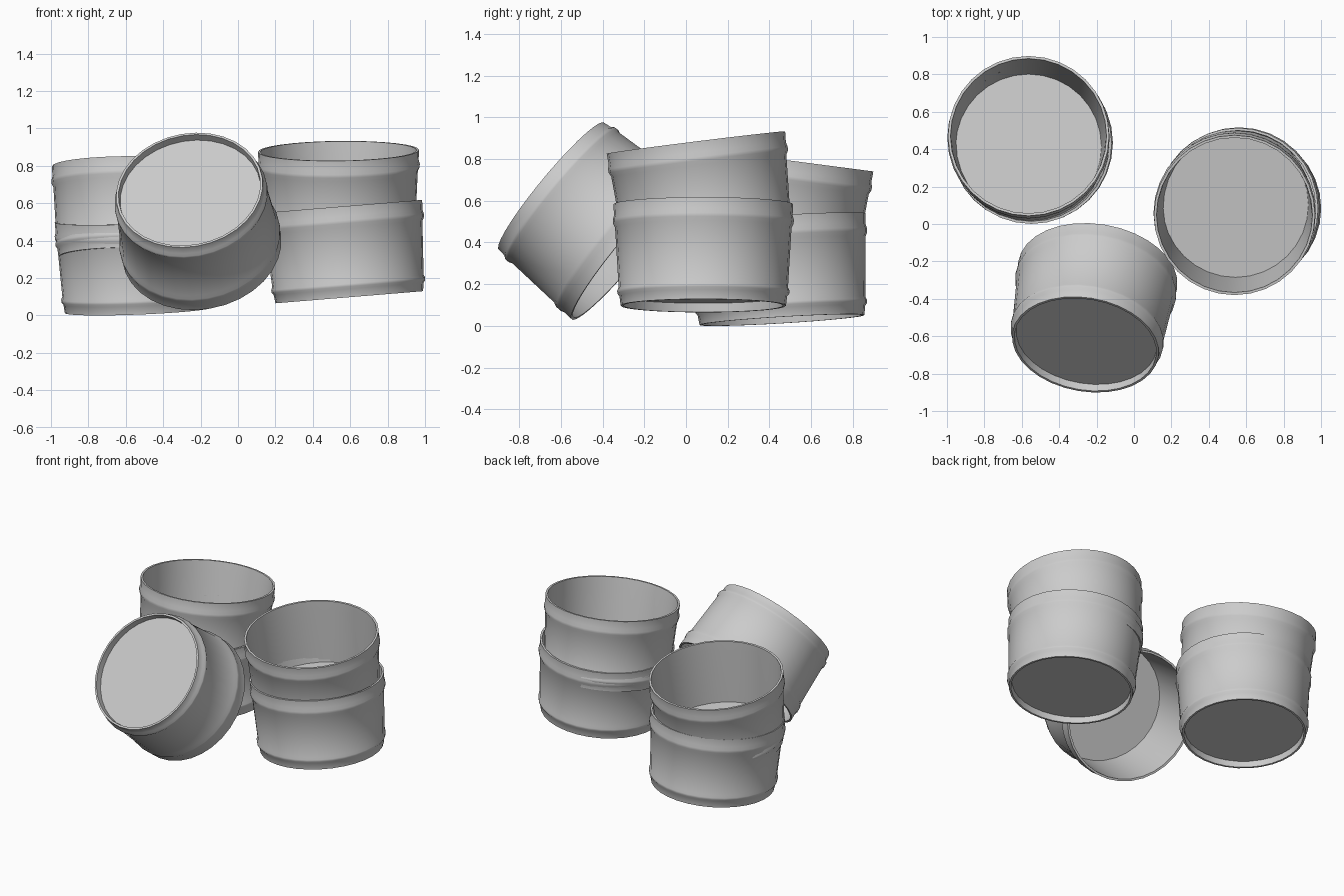
import bpy, bmesh, math
from mathutils import Vector, Matrix

if "Cube" in bpy.data.objects:
    bpy.data.objects.remove(bpy.data.objects["Cube"])

SIDES = 32
HEIGHT = 0.487

# Closed wall profile (radius, height): recessed underside, foot, two beads, rim, inside, floor
PROFILE = [
    (0.380, 0.043), (0.383, 0.0), (0.396, 0.0), (0.402, 0.045),
    (0.412, 0.058), (0.413, 0.072), (0.406, 0.088),
    (0.423, 0.375), (0.433, 0.395), (0.434, 0.412), (0.428, 0.435),
    (0.431, HEIGHT), (0.417, HEIGHT), (0.412, 0.42), (0.390, 0.051),
]


def make_tub(name, base, axis):
    """Lathe one open tub standing on 'base' with its mouth facing along 'axis'."""
    bm = bmesh.new()
    rings = []
    for r, z in PROFILE:
        rings.append([bm.verts.new((r * math.cos(2 * math.pi * i / SIDES),
                                    r * math.sin(2 * math.pi * i / SIDES), z))
                      for i in range(SIDES)])
    for a, b in zip(rings, rings[1:]):
        for i in range(SIDES):
            j = (i + 1) % SIDES
            bm.faces.new((a[i], a[j], b[j], b[i]))
    # Underside and inner floor discs
    bm.faces.new(rings[0])
    bm.faces.new(rings[-1])
    bmesh.ops.recalc_face_normals(bm, faces=bm.faces)
    mesh = bpy.data.meshes.new(name)
    bm.to_mesh(mesh)
    bm.free()
    for p in mesh.polygons:
        p.use_smooth = True
    mesh.set_sharp_from_angle(angle=math.radians(50))

    obj = bpy.data.objects.new(name, mesh)
    bpy.context.collection.objects.link(obj)
    turn = Vector((0, 0, 1)).rotation_difference(Vector(axis).normalized())
    obj.matrix_world = Matrix.Translation(base) @ turn.to_matrix().to_4x4()
    return obj


# Back left stack: two nested tubs leaning differently
make_tub("left_lower_tub", (-0.53, 0.460, 0.028), (-0.04, -0.06, 1))
make_tub("left_upper_tub", (-0.564, 0.408, 0.313), (0.0, 0.13, 1))

# Right stack
make_tub("right_lower_tub", (0.595, 0.083, 0.097), (-0.082, 0.0, 1))
make_tub("right_upper_tub", (0.543, 0.108, 0.396), (-0.012, -0.125, 1))

# Single tub tipped over at the front, mouth down and to the back
make_tub("tipped_tub", (-0.260, -0.645, 0.67), (0.135, 0.76, -0.63))
